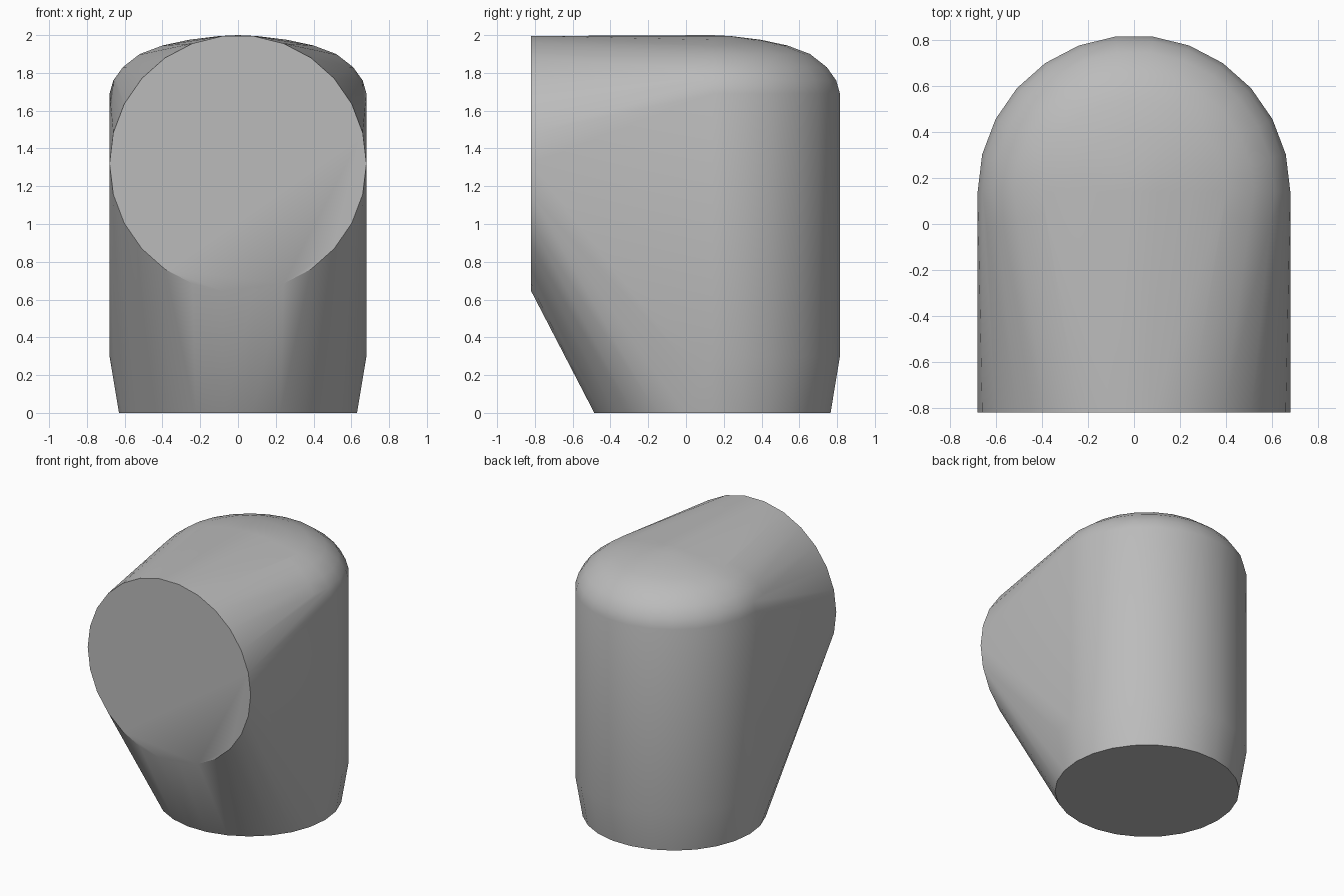
import bpy, bmesh
from math import sin, cos, tau

cube = bpy.data.objects.get("Cube")
if cube:
    bpy.data.objects.remove(cube, do_unlink=True)

SIDES = 26
RADIUS = 0.68
BODY_Y = 0.14

mat = bpy.data.materials.new("plain_grey")
mat.use_nodes = True
grey = (0.5, 0.5, 0.5, 1)
mat.diffuse_color = grey
mat.node_tree.nodes["Principled BSDF"].inputs["Base Color"].default_value = grey

bm = bmesh.new()


def circle(radius):
    for i in range(SIDES):
        a = tau * i / SIDES
        yield radius * cos(a), radius * sin(a)


# Upright body: tapered foot, straight wall, rounded top (radius, height)
profile = [(0.63, 0), (RADIUS, 0.3), (RADIUS, 1.69), (0.66, 1.76), (0.61, 1.83),
           (0.52, 1.9), (0.4, 1.945), (0.26, 1.975), (0.1, 1.995)]
for r, z in profile:
    for x, y in circle(r):
        bm.verts.new((x, BODY_Y + y, z))
bm.verts.new((0, BODY_Y, 2))

# Flat round mouth facing forward
for x, z in circle(RADIUS):
    bm.verts.new((x, -0.82, 1.32 + z))

# Wrap both shapes in one convex skin
hull = bmesh.ops.convex_hull(bm, input=bm.verts)
bmesh.ops.delete(bm, geom=[v for v in bm.verts if not v.link_faces], context='VERTS')
bmesh.ops.dissolve_limit(bm, angle_limit=0.002, verts=bm.verts, edges=bm.edges)
bmesh.ops.recalc_face_normals(bm, faces=bm.faces)

mesh = bpy.data.meshes.new("elbow_body")
bm.to_mesh(mesh)
bm.free()
mesh.materials.append(mat)
body = bpy.data.objects.new("elbow_body", mesh)
bpy.context.collection.objects.link(body)

bpy.ops.object.select_all(action='DESELECT')
body.select_set(True)
bpy.context.view_layer.objects.active = body
bpy.ops.object.shade_smooth_by_angle(angle=0.52)
